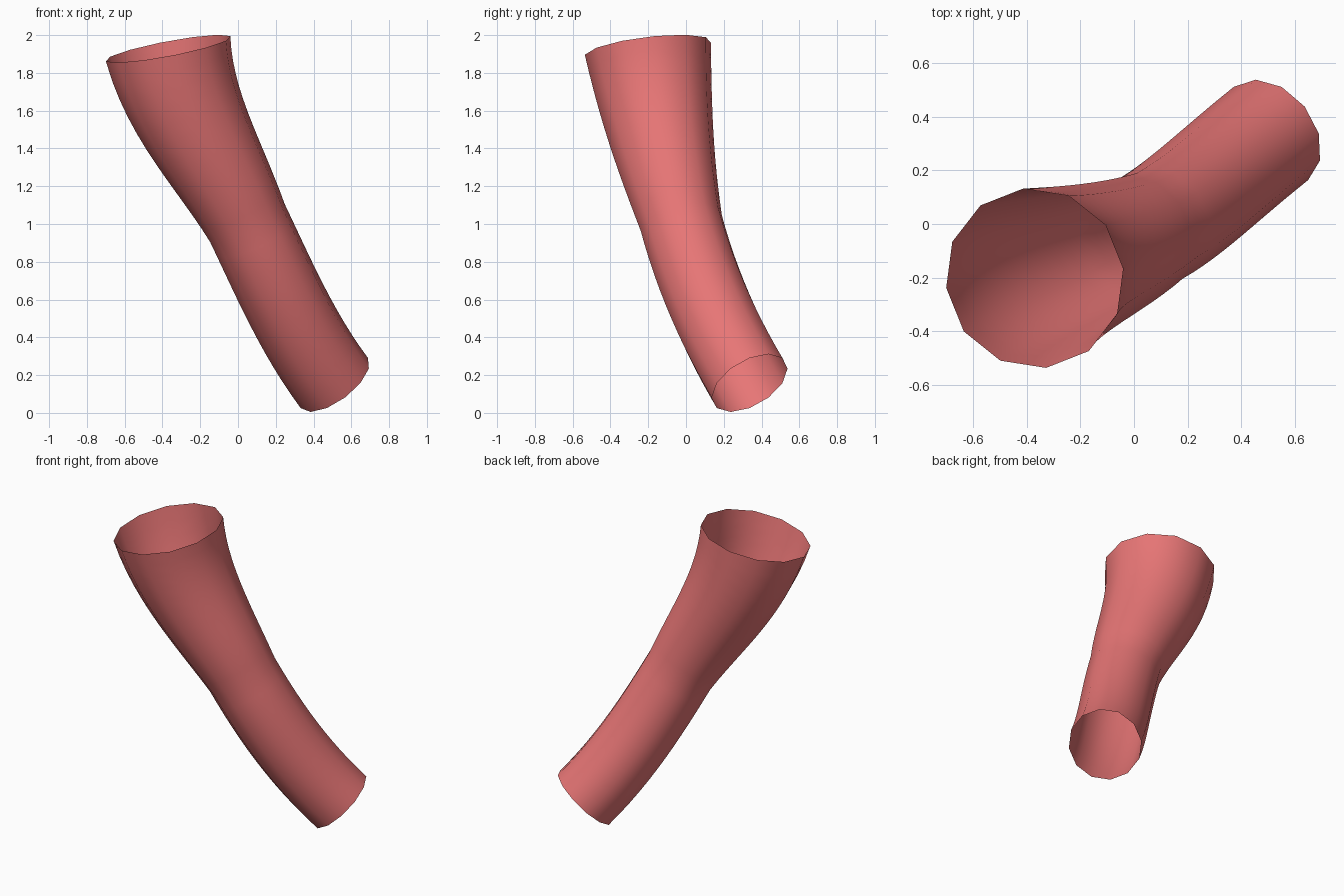
import bpy
from mathutils import Vector

if "Cube" in bpy.data.objects:
    bpy.data.objects.remove(bpy.data.objects["Cube"])

# Centre line: position, upward direction, handle length below, handle length above, tube radius
stations = [
    ((0.51, 0.337, 0.158), (-0.54, -0.43, 0.725), 0.36, 0.36, 0.222),
    ((0.05, -0.025, 1.005), (-0.475, -0.27, 1.0), 0.35, 0.37, 0.222),
    ((-0.37, -0.202, 1.928), (-0.19, -0.12, 1.0), 0.36, 0.36, 0.338),
]

# Open-ended twelve-sided bent tube that flares towards the top
curve = bpy.data.curves.new("bent_tube", 'CURVE')
curve.dimensions = '3D'
curve.fill_mode = 'FULL'
curve.resolution_u = 12
curve.bevel_depth = 1.0
curve.bevel_resolution = 4
curve.use_fill_caps = False

spline = curve.splines.new('BEZIER')
spline.bezier_points.add(len(stations) - 1)
for point, (pos, direction, below, above, radius) in zip(spline.bezier_points, stations):
    centre, tangent = Vector(pos), Vector(direction).normalized()
    point.handle_left_type = point.handle_right_type = 'FREE'
    point.co = centre
    point.handle_left = centre - tangent * below
    point.handle_right = centre + tangent * above
    point.radius = radius
spline.use_smooth = True

tube = bpy.data.objects.new("bent_tube", curve)
bpy.context.collection.objects.link(tube)

# Red material
red = bpy.data.materials.new("red")
red.diffuse_color = (0.8, 0.18, 0.18, 1.0)
red.use_nodes = True
red.node_tree.nodes["Principled BSDF"].inputs["Base Color"].default_value = red.diffuse_color
curve.materials.append(red)

# Turn the swept curve into a smooth mesh
bpy.context.view_layer.objects.active = tube
tube.select_set(True)
bpy.ops.object.convert(target='MESH')
bpy.ops.object.shade_smooth()
